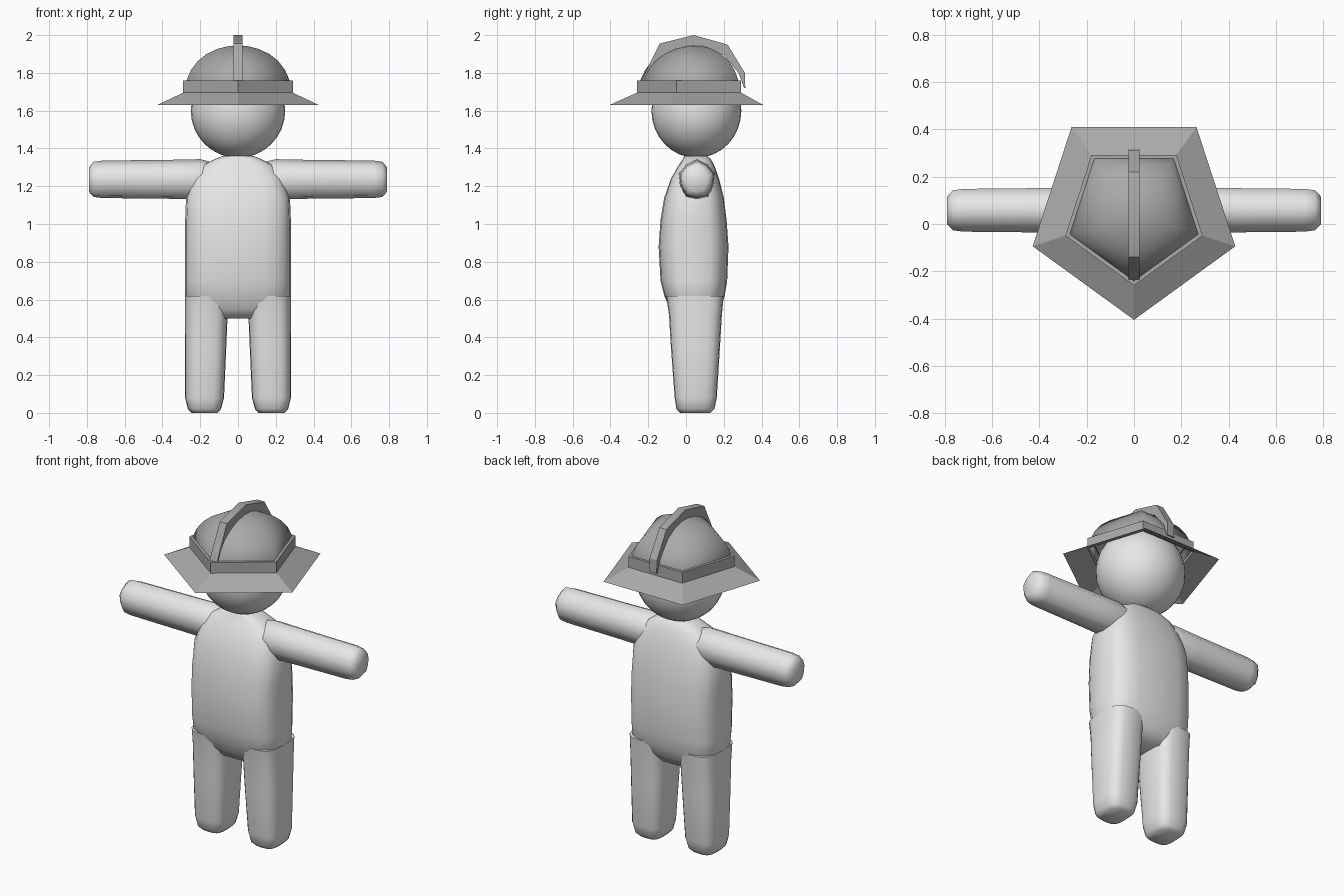
import bpy, bmesh, math
from mathutils import Vector

if "Cube" in bpy.data.objects:
    bpy.data.objects.remove(bpy.data.objects["Cube"])

CY = 0.045  # depth of the body's centre line


def material(name, v):
    m = bpy.data.materials.new(name)
    m.diffuse_color = (v, v, v, 1)
    m.use_nodes = True
    m.node_tree.nodes["Principled BSDF"].inputs["Base Color"].default_value = m.diffuse_color
    return m


BODY = material("light_grey", 0.8)
HAT = material("mid_grey", 0.4)


def finish(ob, mat, angle):
    ob.data.materials.append(mat)
    bpy.ops.object.select_all(action='DESELECT')
    ob.select_set(True)
    bpy.context.view_layer.objects.active = ob
    bpy.ops.object.shade_smooth_by_angle(angle=math.radians(angle))


def loft(name, rings, mat, angle, caps=(True, True), fix=True):
    """Skin a list of equal-length point rings."""
    bm = bmesh.new()
    vs = [[bm.verts.new(p) for p in r] for r in rings]
    n = len(vs[0])
    for a, b in zip(vs, vs[1:]):
        for i in range(n):
            j = (i + 1) % n
            bm.faces.new((a[i], a[j], b[j], b[i]))
    if caps[0]:
        bm.faces.new(vs[0][::-1])
    if caps[1]:
        bm.faces.new(vs[-1])
    if fix:
        bmesh.ops.recalc_face_normals(bm, faces=bm.faces[:])
    me = bpy.data.meshes.new(name)
    bm.to_mesh(me)
    bm.free()
    ob = bpy.data.objects.new(name, me)
    bpy.context.collection.objects.link(ob)
    finish(ob, mat, angle)
    return ob


def rounded(z, x0, x1, y0, y1, n=20, e=0.62):
    """Rounded-rectangle ring at height z."""
    pts = []
    for i in range(n):
        a = 2 * math.pi * i / n
        c, s = math.cos(a), math.sin(a)
        x = math.copysign(abs(c) ** e, c)
        y = math.copysign(abs(s) ** e, s)
        pts.append(Vector(((x0 + x1) / 2 + x * (x1 - x0) / 2,
                           (y0 + y1) / 2 + y * (y1 - y0) / 2, z)))
    return pts


def pentagon(r, z):
    """Five-sided ring pointing to the front."""
    a = [math.radians(-90 + 72 * i) for i in range(5)]
    return [Vector((r * math.cos(t), CY + r * math.sin(t), z)) for t in a]


# torso: z, half width, front y, back y
torso = [(0.50, 0.17, -0.05, 0.14), (0.55, 0.24, -0.085, 0.18),
         (0.62, 0.28, -0.115, 0.205), (0.70, 0.28, -0.135, 0.218),
         (0.88, 0.28, -0.145, 0.225), (1.02, 0.28, -0.135, 0.215),
         (1.14, 0.275, -0.115, 0.20), (1.24, 0.24, -0.08, 0.175),
         (1.31, 0.19, -0.04, 0.15), (1.345, 0.12, -0.015, 0.13),
         (1.36, 0.08, -0.01, 0.11)]
loft("torso", [rounded(z, -w, w, a, b) for z, w, a, b in torso], BODY, 60)

# legs: z, inner x, outer x, front y, back y
leg = [(0.0, 0.11, 0.245, -0.03, 0.13), (0.02, 0.09, 0.265, -0.05, 0.15),
       (0.08, 0.074, 0.28, -0.06, 0.163), (0.35, 0.062, 0.28, -0.08, 0.18),
       (0.52, 0.055, 0.28, -0.09, 0.19), (0.62, 0.05, 0.28, -0.105, 0.20)]

# arms: x, radius scale
arm = [(0.10, 0.80), (0.20, 1.03), (0.35, 1.0), (0.72, 0.96), (0.765, 0.90), (0.79, 0.62)]


def arm_ring(x, k):
    pts = []
    for i in range(10):
        a = math.radians(90 + 36 * i)
        r = k * (1.0 if i % 2 == 0 else 0.93)
        pts.append(Vector((x, 0.058 + 0.099 * r * math.cos(a),
                           1.233 + 0.107 * r * math.sin(a))))
    return pts


for side, s in (("left", 1), ("right", -1)):
    loft(side + "_leg", [rounded(z, min(s * a, s * b), max(s * a, s * b), c, d)
                         for z, a, b, c, d in leg], BODY, 60)
    loft(side + "_arm", [arm_ring(s * x, k) for x, k in arm], BODY, 60)

# head
bpy.ops.mesh.primitive_uv_sphere_add(segments=32, ring_count=16, radius=1,
                                     location=(0, 0.055, 1.6))
head = bpy.context.object
head.name = "head"
head.scale = (0.25, 0.238, 0.25)
finish(head, BODY, 60)

# hat: brim with band, then the dome
loft("hat_brim", [pentagon(r, z) for r, z in
                  [(0.45, 1.63), (0.305, 1.695)]], HAT, 30, (False, False), False)
loft("hat_band", [pentagon(r, z) for r, z in
                  [(0.305, 1.695), (0.305, 1.76), (0.28, 1.76)]],
     HAT, 30, (False, False), False)
loft("hat_dome", [pentagon(r, z) for r, z in
                  [(0.292, 1.70), (0.285, 1.765), (0.262, 1.815), (0.225, 1.862),
                   (0.175, 1.900), (0.115, 1.927), (0.05, 1.942), (0.01, 1.945)]],
     HAT, 100, (False, True), False)

# crest strip arching over the dome: outer (y, z), inner (y, z)
crest = [((-0.235, 1.76), (-0.20, 1.76)), ((-0.14, 1.955), (-0.11, 1.88)),
         ((0.04, 2.0), (0.04, 1.94)), ((0.22, 1.95), (0.20, 1.895)),
         ((0.312, 1.80), (0.278, 1.80)), ((0.314, 1.72), (0.308, 1.72))]
W = 0.024
loft("hat_crest", [[Vector((-W, *o)), Vector((W, *o)), Vector((W, *i)), Vector((-W, *i))]
                   for o, i in crest], HAT, 30)
